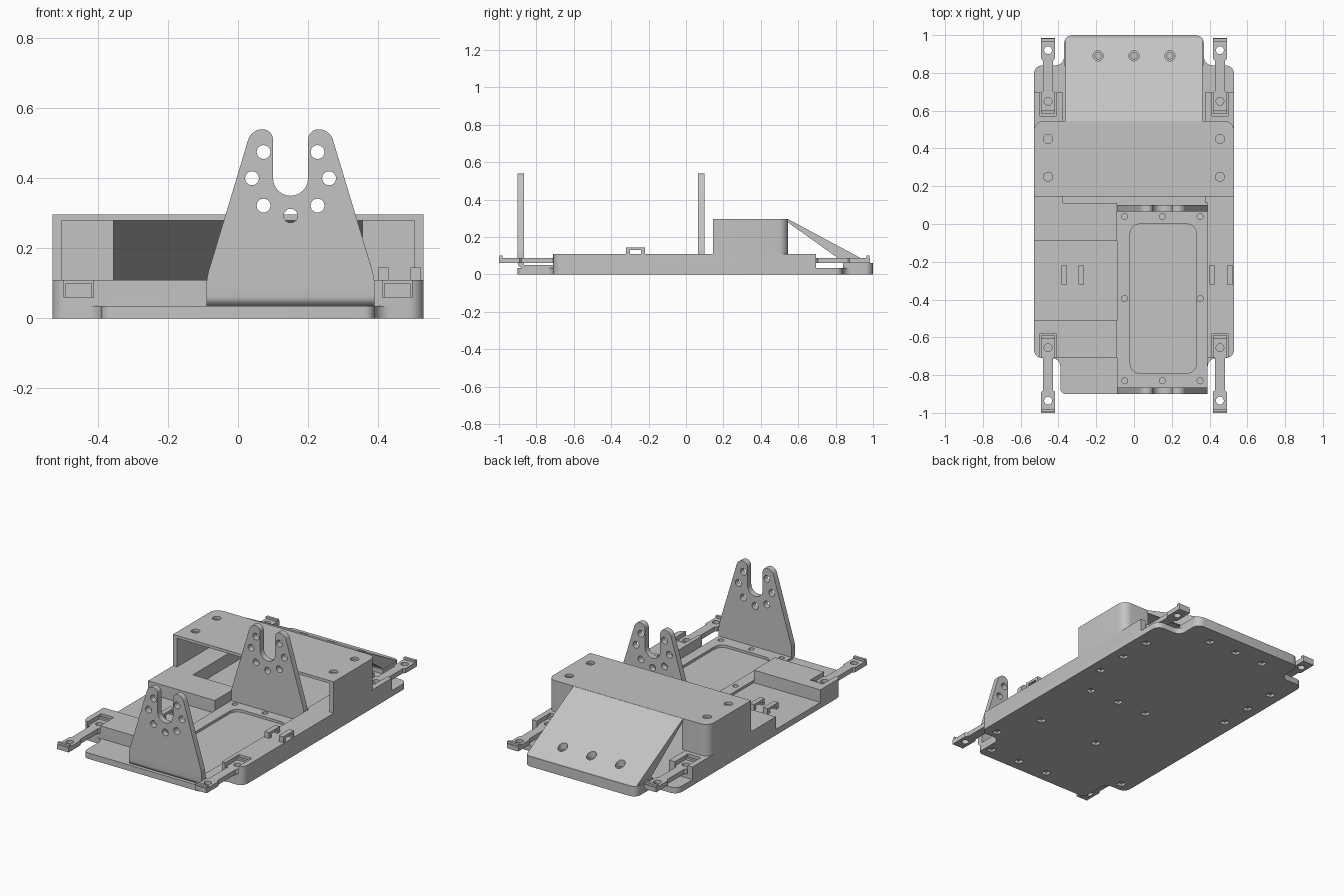
import bpy, bmesh, math
from mathutils import Vector, geometry

if "Cube" in bpy.data.objects:
    bpy.data.objects.remove(bpy.data.objects["Cube"], do_unlink=True)

grey = bpy.data.materials.new("plain grey")
grey.use_nodes = True
colour = (0.55, 0.55, 0.55, 1)
grey.diffuse_color = colour
grey.node_tree.nodes["Principled BSDF"].inputs["Base Color"].default_value = colour

PLACE = {"z": lambda u, v, w: (u, v, w),
         "y": lambda u, v, w: (u, w, v),
         "x": lambda u, v, w: (w, u, v)}
parts = []


def rounded(points):
    """Outline from (u, v, radius) corners, each radius turned into an arc."""
    out = []
    for i, (u, v, r) in enumerate(points):
        p = Vector((u, v, 0))
        if r == 0:
            out.append((u, v))
            continue
        a = (Vector((*points[i - 1][:2], 0)) - p).normalized() * r
        b = (Vector((*points[(i + 1) % len(points)][:2], 0)) - p).normalized() * r
        arc = geometry.interpolate_bezier(p + a, p + a * 0.45, p + b * 0.45, p + b, 7)
        out += [(q.x, q.y) for q in arc]
    return out


def prism(name, outline, lo, hi, axis="z"):
    bm = bmesh.new()
    low = [bm.verts.new(PLACE[axis](u, v, lo)) for u, v in outline]
    high = [bm.verts.new(PLACE[axis](u, v, hi)) for u, v in outline]
    bm.faces.new(low)
    bm.faces.new(high)
    n = len(low)
    for i in range(n):
        j = (i + 1) % n
        bm.faces.new((low[i], low[j], high[j], high[i]))
    bmesh.ops.recalc_face_normals(bm, faces=bm.faces)
    mesh = bpy.data.meshes.new(name)
    bm.to_mesh(mesh)
    bm.free()
    mesh.materials.append(grey)
    obj = bpy.data.objects.new(name, mesh)
    bpy.context.collection.objects.link(obj)
    parts.append(obj)
    return obj


def rect(x0, x1, y0, y1, r=0):
    return rounded([(x0, y0, r), (x1, y0, r), (x1, y1, r), (x0, y1, r)])


def box(name, x0, x1, y0, y1, z0, z1, r=0):
    return prism(name, rect(x0, x1, y0, y1, r), z0, z1)


def disc(u, v, r, n=16):
    return [(u + r * math.cos(2 * math.pi * k / n), v + r * math.sin(2 * math.pi * k / n))
            for k in range(n)]


def cut(obj, outline, lo, hi, axis="z"):
    cutter = prism("cutter", outline, lo, hi, axis)
    parts.remove(cutter)
    cutter.hide_render = True
    mod = obj.modifiers.new("cut", "BOOLEAN")
    mod.operation, mod.solver, mod.object = "DIFFERENCE", "EXACT", cutter
    bpy.context.view_layer.objects.active = obj
    bpy.ops.object.modifier_apply(modifier=mod.name)
    bpy.data.objects.remove(cutter, do_unlink=True)


FLOOR, DECK, ROOF = 0.035, 0.11, 0.297
CLAMP_X = 0.455
R = 0.045

# Base plate with narrower front and rear ends
half = [(0.39, -0.9, 0.03), (0.39, -0.71, R), (0.53, -0.71, R),
        (0.53, 0.84, R), (0.37, 0.84, R), (0.37, 1.0, R)]
mirrored = [(-x, y, r) for x, y, r in reversed(half)]
base = prism("base_plate", rounded(half + mirrored), 0, FLOOR)

# Screw pockets under the base
plate_holes = [(x, y) for x in (-0.05, 0.15, 0.35) for y in (-0.83, 0.04)]
plate_holes += [(-0.05, -0.395), (0.35, -0.395)]
clamp_holes = [(s * CLAMP_X, y) for s in (-1, 1) for y in (-0.655, 0.65)]
roof_holes = [(s * CLAMP_X, y) for s in (-1, 1) for y in (0.25, 0.45)]
ramp_holes = [(x, 0.89) for x in (-0.19, 0, 0.19)]
for x, y in plate_holes + clamp_holes + roof_holes + ramp_holes:
    cut(base, rect(x - 0.02, x + 0.02, y - 0.02, y + 0.02), -0.1, 0.018)

# Raised side decks
right = prism("right_rail", rounded([(0.39, -0.71, 0), (0.53, -0.71, R),
              (0.53, 0.695, 0), (0.375, 0.695, 0), (0.375, 0.11, 0), (0.39, 0.11, 0)]),
              FLOOR, DECK)
front = prism("left_front_block", rounded([(-0.53, -0.71, R), (-0.09, -0.71, 0),
              (-0.09, -0.51, 0), (-0.53, -0.51, 0)]), FLOOR, DECK)
rear = prism("left_rear_block", [(-0.53, -0.09), (-0.09, -0.09), (-0.09, 0.11),
             (-0.375, 0.11), (-0.375, 0.695), (-0.53, 0.695)], FLOOR, DECK)

# Pockets for the clamps
for obj, s, y0, y1 in ((right, 1, -0.8, -0.58), (front, -1, -0.8, -0.58),
                       (right, 1, 0.57, 0.8), (rear, -1, 0.57, 0.8)):
    xs = sorted((s * 0.413, s * 0.497))
    cut(obj, rect(*xs, y0, y1), 0.06, 0.2)

# Hollow housing across the deck
housing = prism("housing", rounded([(-0.53, 0.145, 0), (0.53, 0.145, 0),
                (0.53, 0.545, 0.05), (-0.53, 0.545, 0.05)]), DECK, ROOF)
cut(housing, rect(-0.503, 0.503, 0.1, 0.52), 0.05, 0.28)
cut(housing, rect(-0.355, 0.355, 0.4, 0.6), 0.05, 0.28)
for x, y in roof_holes:
    cut(housing, disc(x, y, 0.024), 0.2, 0.4)

# Sloping rear ramp and the lip it lands on
ramp = prism("ramp", [(0.543, ROOF), (0.985, 0.06), (0.85, 0.06), (0.543, 0.28)],
             -0.362, 0.362, "x")
lip = prism("ramp_lip", rounded([(-0.37, 0.84, 0), (0.37, 0.84, 0),
            (0.37, 1.0, R), (-0.37, 1.0, R)]), FLOOR, 0.06)
for x, y in ramp_holes:
    cut(ramp, disc(x, y, 0.027), 0.085, 0.4)
    cut(ramp, disc(x, y, 0.016), 0, 0.4)
    cut(lip, disc(x, y, 0.016), 0, 0.4)

# Cradle plate with a rounded window
cradle = box("cradle_plate", -0.09, 0.39, -0.875, 0.08, FLOOR, 0.05)
cut(cradle, rect(-0.02, 0.33, -0.79, 0.0, 0.05), 0, 0.1)
for x, y in plate_holes:
    cut(cradle, disc(x, y, 0.016), 0, 0.1)

# Forked uprights with a bent foot
MID = 0.15
side = [(0.24, FLOOR, 0), (0.24, 0.115, 0.02), (0.112, 0.54, 0.03), (0.05, 0.54, 0.03)]
slot = [(0.05 * math.cos(a), 0.4 + 0.05 * math.sin(a))
        for a in (-math.pi * k / 12 for k in range(13))]
flank = rounded([(0, FLOOR, 0)] + side + [(0.05, 0.4, 0)])[1:-1]
outline = flank + slot + [(-u, v) for u, v in reversed(flank)]
outline = [(u + MID, v) for u, v in outline]
fork_holes = [(s * u, v) for s in (-1, 1) for u, v in ((0.077, 0.475), (0.11, 0.4), (0.077, 0.322))]
fork_holes.append((0, 0.293))
for name, y0, y1, outer in (("front_fork", -0.9, -0.865, -0.9), ("rear_fork", 0.065, 0.1, 0.1)):
    fork = prism(name, outline, y0, y1, "y")
    for u, v in fork_holes:
        cut(fork, disc(u + MID, v, 0.02), y0 - 0.1, y1 + 0.1, "y")
    bm = bmesh.new()
    bm.from_mesh(fork.data)
    foot = [e for e in bm.edges if all(abs(v.co.z - FLOOR) < 1e-4 and
            abs(v.co.y - outer) < 1e-4 for v in e.verts)]
    bmesh.ops.bevel(bm, geom=foot, offset=0.028, segments=6, profile=0.5, affect="EDGES")
    bm.to_mesh(fork.data)
    bm.free()

# Corner clamps: two drilled pads joined by a narrower neck
for s, sname in ((-1, "left"), (1, "right")):
    for end, ename, near, far in ((-1, "front", 0.59, 1.0), (1, "rear", 0.585, 0.985)):
        name = f"{ename}_{sname}_clamp"
        cx = s * CLAMP_X
        w, n = 0.038, 0.027
        prof = [(w, near), (w, near + 0.11), (n, near + 0.12), (n, far - 0.12),
                (w, far - 0.11), (w, far)]
        prof += [(-u, v) for u, v in reversed(prof)]
        clamp = prism(name, [(cx + u, end * v) for u, v in prof], 0.06, 0.088)
        for y in (near + 0.065, far - 0.065):
            cut(clamp, disc(cx, end * y, 0.021), 0, 0.2)
        # Raised rims at the pad ends
        for y in (near + 0.008, far - 0.012):
            box(name + "_rim", cx - w, cx + w, end * y - 0.008, end * y + 0.008, 0.088, 0.1)

# Small cable bridges
for x, z in ((-0.37, FLOOR), (-0.28, FLOOR), (0.415, DECK), (0.508, DECK)):
    bridge = [(-0.32, z), (-0.32, z + 0.035), (-0.22, z + 0.035), (-0.22, z),
              (-0.24, z), (-0.24, z + 0.02), (-0.3, z + 0.02), (-0.3, z)]
    prism("cable_bridge", bridge, x - 0.015, x + 0.015, "x")

# Smooth the arcs, keep the edges crisp
bpy.ops.object.select_all(action="DESELECT")
for obj in parts:
    obj.select_set(True)
bpy.context.view_layer.objects.active = base
bpy.ops.object.shade_smooth_by_angle(angle=math.radians(30))
